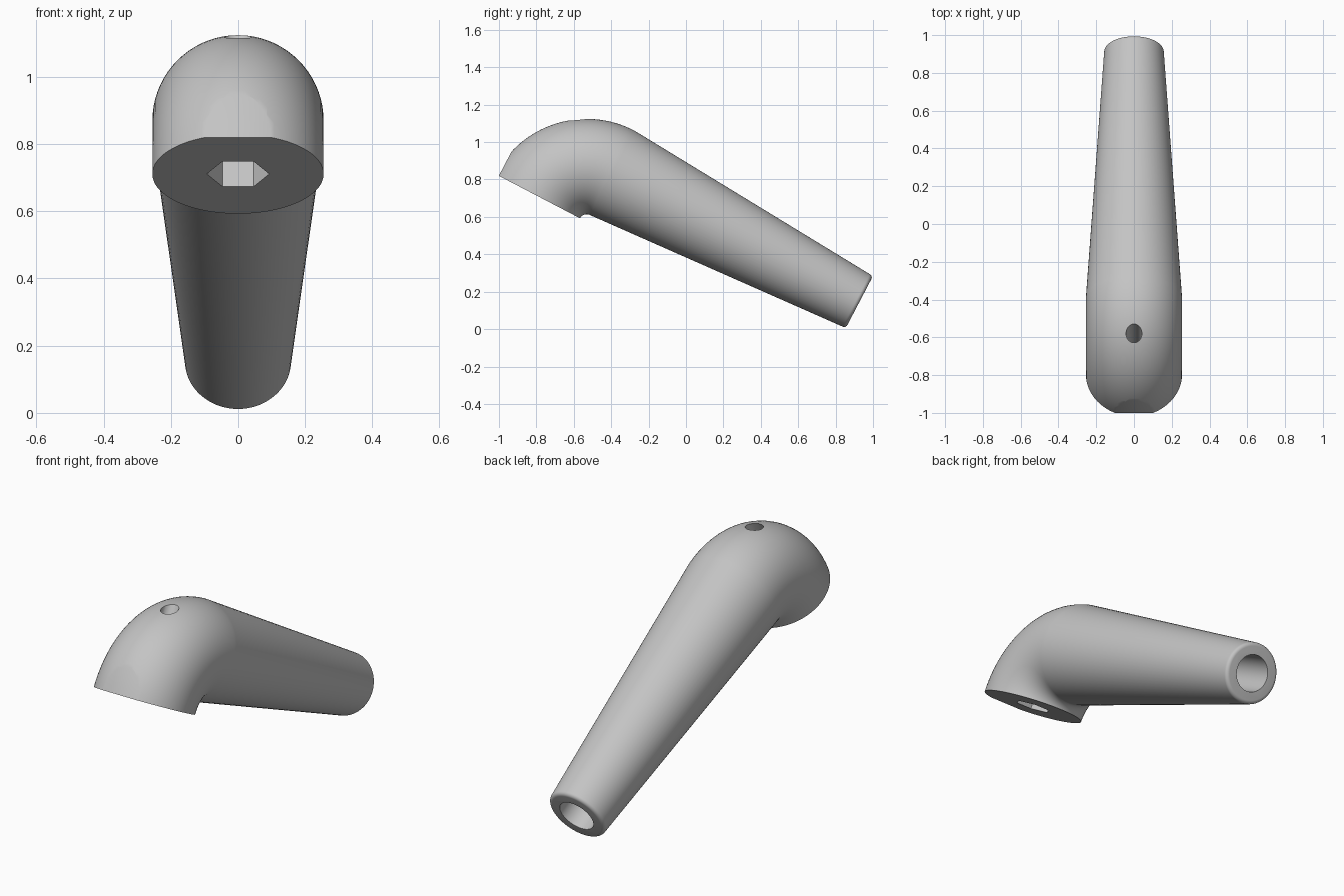
import bpy
import bmesh
from math import sin, cos, pi, radians
from mathutils import Matrix, Vector

cube = bpy.data.objects.get("Cube")
if cube:
    bpy.data.objects.remove(cube)

BEND, RADIUS = 0.295, 0.255            # elbow centre line and tube radius
LENGTH, TIP, FILLET = 1.491, 0.158, 0.02
SIDES = 72
# Working frame: y along the grip, z along the socket, origin at the bend pivot
FRAME = Matrix.Translation((0, -0.531, 0.574)) @ Matrix.Rotation(radians(-27.6), 4, 'X')

grey = bpy.data.materials.new("light grey")
grey.use_nodes = True
grey.diffuse_color = (0.55, 0.55, 0.55, 1)
grey.node_tree.nodes["Principled BSDF"].inputs["Base Color"].default_value = grey.diffuse_color


def circle(centre, u, v, r, n=SIDES):
    """Ring of n points around centre in the plane of u and v."""
    c, u, v = Vector(centre), Vector(u), Vector(v)
    return [c + r * (cos(2 * pi * i / n) * u + sin(2 * pi * i / n) * v) for i in range(n)]


def loft(name, rings):
    """Closed solid through a list of rings."""
    bm = bmesh.new()
    loops = [[bm.verts.new(FRAME @ p) for p in ring] for ring in rings]
    n = len(loops[0])
    for a, b in zip(loops, loops[1:]):
        for i in range(n):
            j = (i + 1) % n
            bm.faces.new((a[i], a[j], b[j], b[i]))
    bm.faces.new(loops[0])
    bm.faces.new(loops[-1])
    bmesh.ops.recalc_face_normals(bm, faces=bm.faces)
    mesh = bpy.data.meshes.new(name)
    bm.to_mesh(mesh)
    bm.free()
    mesh.materials.append(grey)
    obj = bpy.data.objects.new(name, mesh)
    bpy.context.collection.objects.link(obj)
    return obj


X, Y, Z = Vector((1, 0, 0)), Vector((0, 1, 0)), Vector((0, 0, 1))

# Elbow: quarter bend from the socket face to the grip
rings = []
for k in range(33):
    t = pi / 2 * k / 32
    out = -cos(t) * Y + sin(t) * Z
    rings.append(circle(BEND * out, out, X, RADIUS))

# Tapered grip with a rounded rim
for k in range(7):
    t = pi / 2 * k / 6
    s = LENGTH - FILLET + FILLET * sin(t)
    rings.append(circle(BEND * Z + s * Y, Z, X, TIP - FILLET + FILLET * cos(t)))
handle = loft("bent_handle", rings)


def post(name, r, low, high, n):
    """Cutter along the socket axis."""
    return loft(name, [circle((0, -BEND, z), X, Y, r, n) for z in (low, high)])


# Cutters: hexagonal socket, bolt hole, grip bore, flat on the nose
cutters = [
    post("socket_cutter", 0.093, -0.1, 0.2, 6),
    post("bolt_hole_cutter", 0.042, 0.1, 0.7, 32),
    loft("bore_cutter", [circle((0, y, BEND), Z, X, 0.095, 48)
                         for y in (LENGTH - 0.8, LENGTH + 0.1)]),
    loft("nose_cutter", [circle((0, y, 0), X + Z, X - Z, 0.5, 4)
                         for y in (-BEND - 0.235, -BEND - 0.5)]),
]
bpy.context.view_layer.objects.active = handle
handle.select_set(True)
for cutter in cutters:
    cutter.hide_render = True
    cut = handle.modifiers.new(cutter.name, 'BOOLEAN')
    cut.operation, cut.solver, cut.object = 'DIFFERENCE', 'EXACT', cutter
    bpy.ops.object.modifier_apply(modifier=cut.name)
    bpy.data.objects.remove(cutter)

bpy.ops.object.shade_smooth_by_angle(angle=radians(25))
